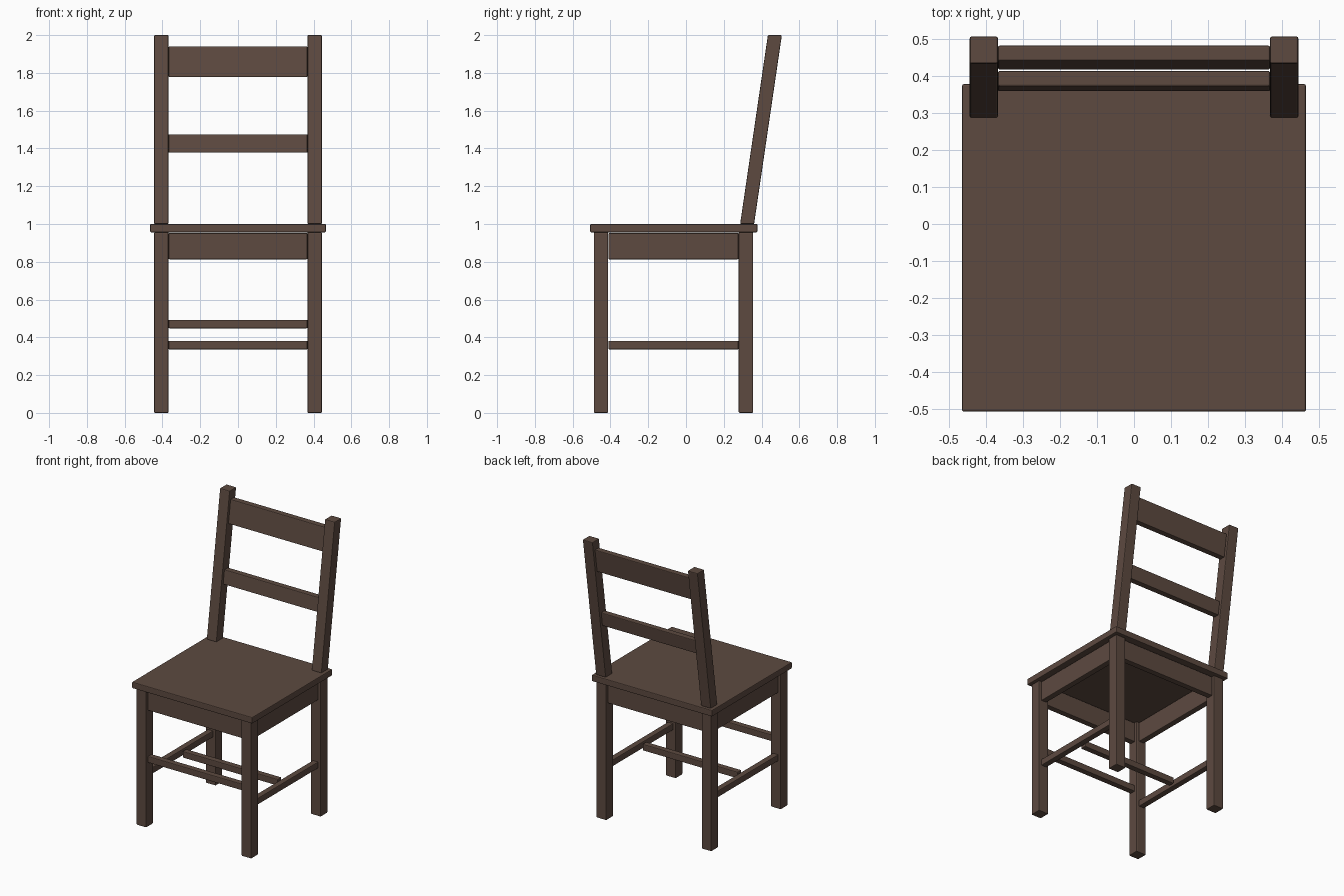
import bpy, bmesh

if "Cube" in bpy.data.objects:
    bpy.data.objects.remove(bpy.data.objects["Cube"])

wood = bpy.data.materials.new("dark brown wood")
wood.diffuse_color = (0.109, 0.068, 0.051, 1)
wood.use_nodes = True
wood.node_tree.nodes["Principled BSDF"].inputs["Base Color"].default_value = wood.diffuse_color

LEAN = 0.147  # backward lean of the backrest per unit of height


def lean_y(z):
    return 0.3235 + LEAN * (z - 1.0)


def box(name, x, y, z, lean=False):
    """Softly bevelled box from (min, max) ranges; lean shears it along the backrest."""
    bm = bmesh.new()
    bmesh.ops.create_cube(bm, size=1)
    for v in bm.verts:
        v.co = [(r[0] + r[1]) / 2 + c * (r[1] - r[0]) for c, r in zip(v.co, (x, y, z))]
        if lean:
            v.co.y += lean_y(v.co.z)
    mesh = bpy.data.meshes.new(name)
    bm.to_mesh(mesh)
    bm.free()
    mesh.materials.append(wood)
    ob = bpy.data.objects.new(name, mesh)
    bpy.context.collection.objects.link(ob)
    bevel = ob.modifiers.new("soft edges", 'BEVEL')
    bevel.width = 0.005
    bevel.segments = 2
    return ob


def span(centre, width):
    return (centre - width / 2, centre + width / 2)


LEG_X, FRONT_Y, BACK_Y = 0.406, -0.45, 0.317
ACROSS = (-0.368, 0.368)
ALONG = (-0.411, 0.278)

# Seat board
box("seat", (-0.465, 0.465), (-0.507, 0.378), (0.956, 1.0))

# Legs, posts and side rails, left and right
for side, s in (("left", -1), ("right", 1)):
    x = s * LEG_X
    box(side + "_front_leg", span(x, 0.076), span(FRONT_Y, 0.076), (0, 0.956))
    box(side + "_back_leg", span(x, 0.076), span(BACK_Y, 0.076), (0, 0.956))
    box(side + "_back_post", span(x, 0.076), (-0.037, 0.037), (1.0, 2.0), lean=True)
    box(side + "_apron", span(x, 0.042), ALONG, (0.813, 0.952))
    box(side + "_stretcher", span(x, 0.042), ALONG, (0.336, 0.381))

# Front and back aprons
box("front_apron", ACROSS, span(FRONT_Y, 0.042), (0.813, 0.952))
box("back_apron", ACROSS, span(BACK_Y, 0.042), (0.813, 0.952))

# Front and middle stretchers
box("front_stretcher", ACROSS, span(FRONT_Y, 0.042), (0.448, 0.493))
box("middle_stretcher", ACROSS, span(-0.066, 0.042), (0.336, 0.381))

# Backrest slats
box("top_slat", ACROSS, (-0.021, 0.021), (1.778, 1.94), lean=True)
box("lower_slat", ACROSS, (-0.021, 0.021), (1.378, 1.475), lean=True)
